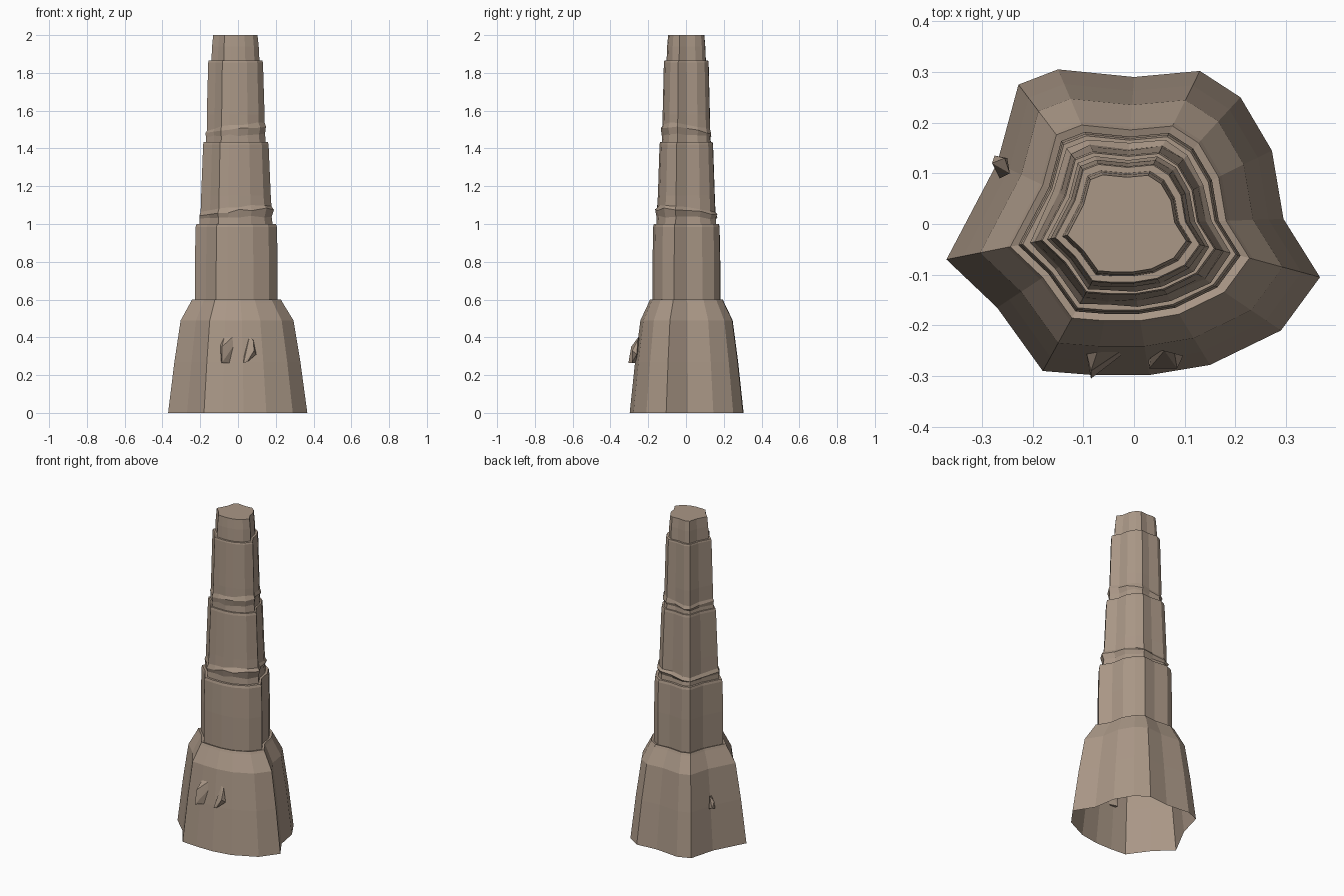
import bpy
import bmesh
import random

random.seed(4)
cube = bpy.data.objects.get("Cube")
if cube:
    bpy.data.objects.remove(cube)

stone = bpy.data.materials.new("tan stone")
stone.use_nodes = True
TAN = (0.40, 0.31, 0.24, 1)
stone.diffuse_color = TAN
stone.node_tree.nodes["Principled BSDF"].inputs["Base Color"].default_value = TAN

# Ground outline shared by every tier
OUTLINE = [(.367, -.105), (.295, .01), (.272, .145), (.21, .25), (.13, .302), (0, .29),
           (-.15, .305), (-.228, .275), (-.27, .12), (-.37, -.07), (-.27, -.165),
           (-.18, -.29), (-.08, -.298), (.03, -.298), (.15, -.278), (.29, -.21)]


def finish(name, bm):
    bmesh.ops.recalc_face_normals(bm, faces=bm.faces)
    mesh = bpy.data.meshes.new(name)
    bm.to_mesh(mesh)
    bm.free()
    mesh.materials.append(stone)
    bpy.context.collection.objects.link(bpy.data.objects.new(name, mesh))


def tier(name, rings, cap=False):
    """Stack scaled outlines; each ring is (height, scale, tilt, roughness)."""
    bm = bmesh.new()
    loops = []
    for z, scale, tilt, rough in rings:
        shift = -0.02 * (1 - scale)
        loop = []
        for x, y in OUTLINE:
            s = scale * (1 + random.uniform(-rough, rough))
            h = z + tilt * (x - y) + random.uniform(-rough, rough) * 0.3
            loop.append(bm.verts.new((x * s + shift, y * s, h)))
        loops.append(loop)
    n = len(OUTLINE)
    for low, high in zip(loops, loops[1:]):
        for i in range(n):
            j = (i + 1) % n
            bm.faces.new((low[i], low[j], high[j], high[i]))
    if cap:
        bm.faces.new(loops[-1])
    finish(name, bm)


def smooth_rings(*pairs):
    return [(z, s, 0, 0) for z, s in pairs]


def wrapped_rings(z, s):
    """Uneven folded band around the foot of a tier."""
    return [(z, s, 0, 0), (z + .03, s * .98, .02, .02),
            (z + .055, s * 1.03, .05, .025), (z + .075, s * .97, .05, .015)]


# Flared, hollow foot and the stepped tiers above it
tier("flared_base", smooth_rings((0, 1), (.27, .905), (.49, .81), (.585, .66),
                                 (.6, .64), (.595, .59)))
tier("lower_tier", smooth_rings((.595, .595), (.8, .595), (.985, .583), (1, .57), (1, .52)))
tier("middle_tier", wrapped_rings(1, .525)
     + smooth_rings((1.15, .5), (1.42, .47), (1.435, .46), (1.435, .42)))
tier("upper_tier", wrapped_rings(1.435, .43)
     + smooth_rings((1.58, .415), (1.855, .393), (1.865, .385), (1.865, .34)))
tier("top_tier", smooth_rings((1.865, .345), (1.94, .335), (2, .318)), cap=True)


# Faceted stones set into the base wall
def chunk(name, points):
    bm = bmesh.new()
    for p in points:
        bm.verts.new(p)
    hull = bmesh.ops.convex_hull(bm, input=bm.verts)
    loose = [v for v in hull["geom_interior"] if isinstance(v, bmesh.types.BMVert)]
    bmesh.ops.delete(bm, geom=loose, context='VERTS')
    finish(name, bm)


chunk("front_stone_large", [(-.095, -.25, .36), (-.07, -.245, .41), (-.025, -.25, .405),
                            (-.02, -.255, .36), (-.04, -.265, .265), (-.085, -.305, .265),
                            (-.085, -.29, .35), (-.09, -.25, .265)])
chunk("front_stone_small", [(.028, -.265, .265), (.03, -.285, .265), (.05, -.285, .27),
                            (.085, -.285, .33), (.097, -.26, .31), (.06, -.25, .4),
                            (.08, -.255, .39), (.035, -.25, .33)])
chunk("side_stone", [(-.275, .135, .27), (-.25, .13, .26), (-.265, .09, .25),
                     (-.28, .12, .31), (-.255, .13, .34), (-.245, .1, .33)])
